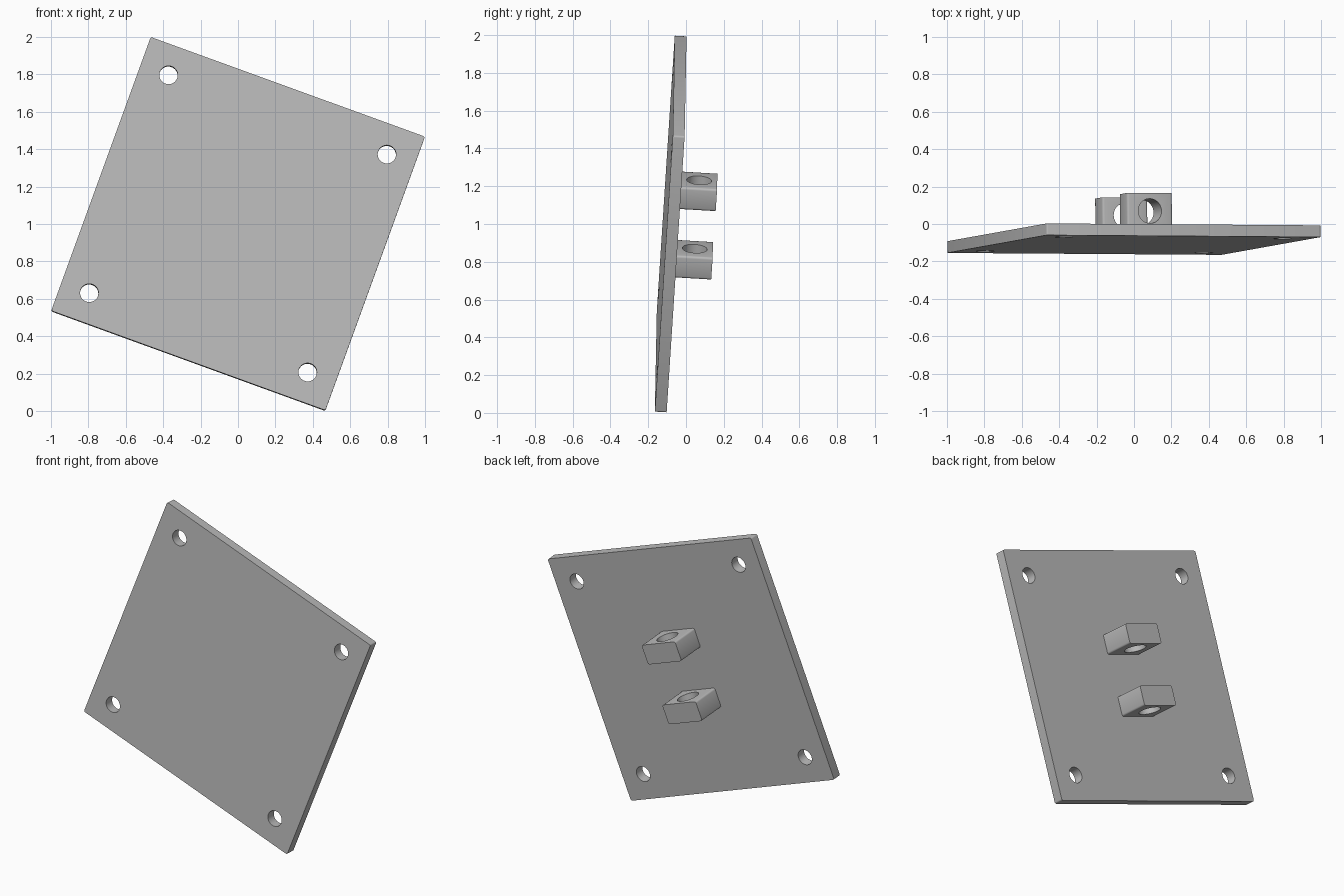
import bpy, bmesh
from math import radians
from mathutils import Matrix, Vector

cube = bpy.data.objects.get("Cube")
if cube:
    bpy.data.objects.remove(cube, do_unlink=True)

grey = bpy.data.materials.new("plain_grey")
grey.use_nodes = True
colour = (0.5, 0.5, 0.5, 1)
grey.diffuse_color = colour
grey.node_tree.nodes["Principled BSDF"].inputs["Base Color"].default_value = colour

# Tilted frame of the whole bracket: x across, y to the back, z up the plate
TILT = (Matrix.Translation((0, -0.081, 1.0))
        @ Matrix.Rotation(radians(0.84), 4, 'Z')
        @ Matrix.Rotation(radians(-3.42), 4, 'X')
        @ Matrix.Rotation(radians(20), 4, 'Y'))


def add_object(name, bm):
    mesh = bpy.data.meshes.new(name)
    bm.to_mesh(mesh)
    bm.free()
    mesh.materials.append(grey)
    obj = bpy.data.objects.new(name, mesh)
    bpy.context.collection.objects.link(obj)
    obj.matrix_world = TILT
    return obj


def box(name, size, centre, bevel):
    """Box with its four front-to-back edges softened."""
    bm = bmesh.new()
    bmesh.ops.create_cube(bm, size=1)
    bmesh.ops.scale(bm, vec=size, verts=bm.verts)
    edges = [e for e in bm.edges
             if abs((e.verts[0].co - e.verts[1].co).normalized().y) > 0.9]
    bmesh.ops.bevel(bm, geom=edges, offset=bevel, segments=3,
                    profile=0.5, affect='EDGES')
    bmesh.ops.translate(bm, vec=centre, verts=bm.verts)
    return add_object(name, bm)


def drill(obj, radius, length, centres, axis):
    """Cut round holes along the given axis."""
    bm = bmesh.new()
    turn = Vector((0, 0, 1)).rotation_difference(Vector(axis)).to_matrix().to_4x4()
    for c in centres:
        bmesh.ops.create_cone(bm, cap_ends=True, segments=48, radius1=radius,
                              radius2=radius, depth=length,
                              matrix=Matrix.Translation(c) @ turn)
    cutter = add_object("hole_cutter", bm)
    cutter.hide_render = True
    mod = obj.modifiers.new("holes", 'BOOLEAN')
    mod.object = cutter
    mod.solver = 'EXACT'
    bpy.ops.object.select_all(action='DESELECT')
    obj.select_set(True)
    bpy.context.view_layer.objects.active = obj
    bpy.ops.object.modifier_apply(modifier=mod.name)
    bpy.data.objects.remove(cutter, do_unlink=True)
    bpy.ops.object.shade_smooth_by_angle(angle=radians(35))


# Square plate with a hole near each corner
THICK = 0.0625
SIDE = 1.56
plate = box("mounting_plate", (SIDE, THICK, SIDE), (0, 0, 0), 0.01)
HOLE = 0.621
drill(plate, 0.049, 0.3,
      [(sx * HOLE, 0, sz * HOLE) for sx in (-1, 1) for sz in (-1, 1)], (0, 1, 0))

# Two drilled lugs on the back, one above the other
DEPTH = 0.2
for name, z in (("upper_lug", 0.193), ("lower_lug", -0.193)):
    lug = box(name, (0.257, DEPTH, 0.125), (0, THICK / 2 + DEPTH / 2, z), 0.012)
    drill(lug, 0.066, 0.3, [(0, THICK / 2 + 0.104, z)], (0, 0, 1))
